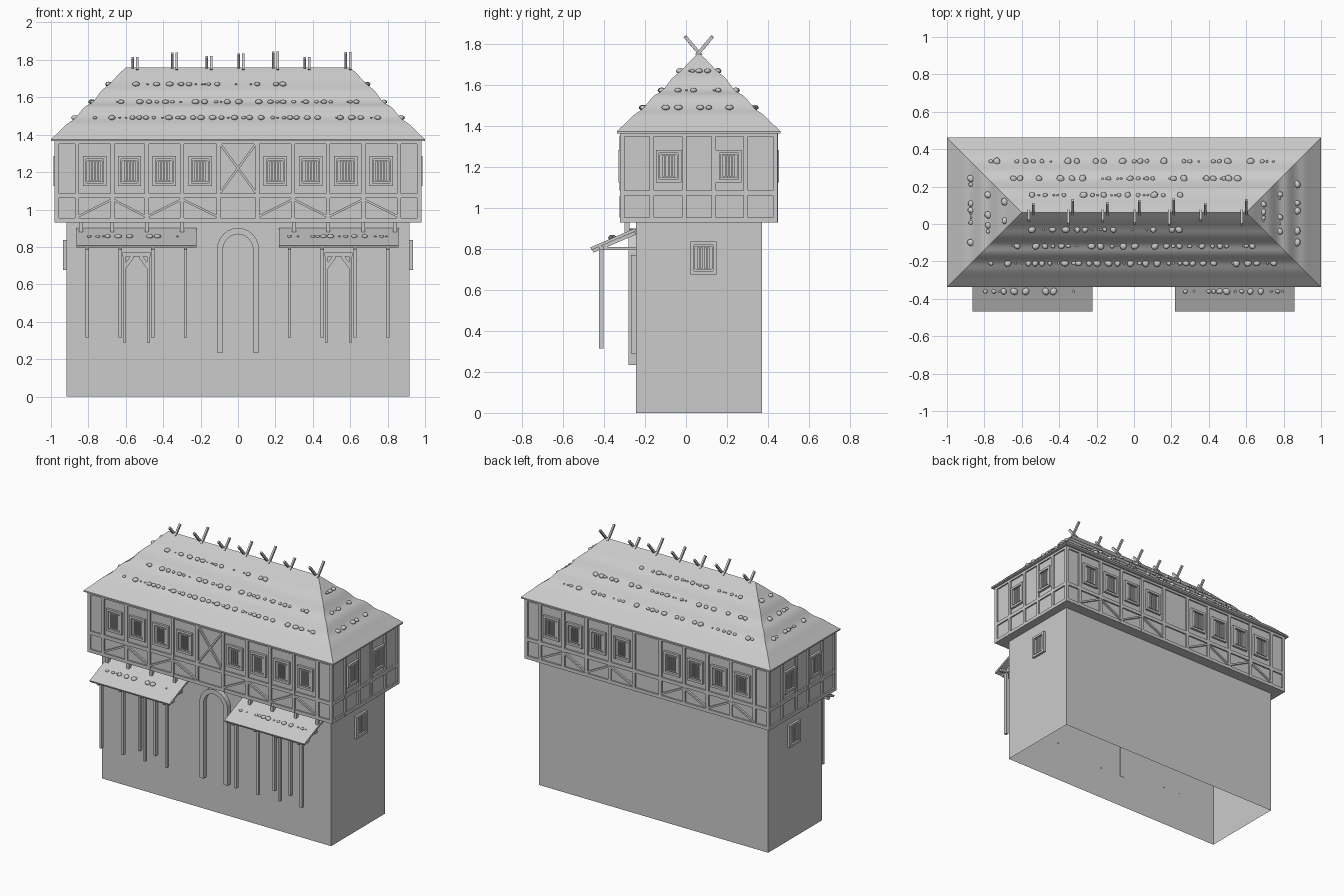
import bpy, bmesh, math, random
from mathutils import Matrix, Vector

if "Cube" in bpy.data.objects:
    bpy.data.objects.remove(bpy.data.objects["Cube"])

random.seed(4)
YC = 0.0625  # building centre in y


def finish(name, bm, smooth=False):
    me = bpy.data.meshes.new(name)
    bm.to_mesh(me)
    bm.free()
    ob = bpy.data.objects.new(name, me)
    bpy.context.collection.objects.link(ob)
    if smooth:
        for p in me.polygons:
            p.use_smooth = True
    return ob


def box(bm, c, s, rot=None, m=Matrix()):
    r = rot if rot else Matrix()
    mat = m @ Matrix.Translation(c) @ r @ Matrix.Diagonal((*s, 1))
    return bmesh.ops.create_cube(bm, size=1, matrix=mat)


def span(bm, lo, hi, m=Matrix()):
    lo, hi = Vector(lo), Vector(hi)
    return box(bm, (lo + hi) / 2, hi - lo, m=m)


def bar(bm, a, b, w, d, m=Matrix()):
    # beam from a to b, w wide across and d deep
    a, b = Vector(a), Vector(b)
    rot = (b - a).to_track_quat('Z', 'Y').to_matrix().to_4x4()
    box(bm, (a + b) / 2, (w, d, (b - a).length), rot, m)


def wall(angle, dist):
    # wall frame: local x along the wall, local -y outward
    return Matrix.Translation((0, YC, 0)) @ Matrix.Rotation(angle, 4, 'Z') @ Matrix.Translation((0, -dist, 0))


def window(bm, u, z, m, w=0.125, h=0.16):
    for s in (-1, 1):
        box(bm, (u + s * (w / 2 - 0.008), -0.005, z), (0.016, 0.024, h), m=m)
        box(bm, (u, -0.005, z + s * (h / 2 - 0.008)), (w, 0.022, 0.016), m=m)
        box(bm, (u + s * 0.04, -0.004, z), (0.008, 0.016, h - 0.05), m=m)
        box(bm, (u, -0.004, z + s * (h / 2 - 0.026)), (0.08, 0.016, 0.006), m=m)
    for k in range(-2, 3):
        box(bm, (u + k * 0.016, -0.005, z), (0.008, 0.012, h - 0.05), m=m)


# stone lower storey, open underneath
bm = bmesh.new()
span(bm, (-0.918, -0.245, 0), (0.918, 0.37, 0.93))
bm.faces.ensure_lookup_table()
bmesh.ops.delete(bm, geom=[f for f in bm.faces if f.calc_center_median().z < 0.01], context='FACES_ONLY')
finish("lower_storey", bm)

# overhanging upper storey
bm = bmesh.new()
span(bm, (-0.97, -0.3125, 0.93), (0.97, 0.4375, 1.372))
finish("upper_storey", bm)

# timber framing and windows on all four sides
LONG = [-0.86, -0.672, -0.488, -0.3, -0.105, 0.105, 0.295, 0.482, 0.67, 0.86]
SIDE = [-0.23, -0.072, 0.072, 0.23]
WALLS = [("front", 0, 0.375, 0.98, LONG), ("back", math.pi, 0.375, 0.98, LONG),
         ("right", math.pi / 2, 0.97, 0.384, SIDE), ("left", -math.pi / 2, 0.97, 0.384, SIDE)]
for name, ang, dist, half, posts in WALLS:
    m = wall(ang, dist)
    bm = bmesh.new()
    for z, h in ((0.942, 0.024), (1.073, 0.025), (1.36, 0.022)):
        box(bm, (0, -0.004, z), (2 * half - 0.002, 0.012, h), m=m)
    for u in posts:
        box(bm, (u, -0.004, 1.15), (0.022, 0.014, 0.44), m=m)
    for s in (-1, 1):
        box(bm, (s * (half - 0.011), -0.004, 1.15), (0.022, 0.0125, 0.44), m=m)
    if posts is LONG:
        # alternating braces in the lower band
        for i in (0, 1, 2, 3, 5, 6, 7, 8):
            a, b = (0.96, 1.055) if i in (0, 2, 5, 7) else (1.055, 0.96)
            bar(bm, (posts[i], -0.003, a), (posts[i + 1], -0.003, b), 0.02, 0.012, m)
        if name == "front":
            for s in (-1, 1):
                bar(bm, (-0.095 * s, -0.003, 1.09), (0.095 * s, -0.003, 1.35), 0.02, 0.012, m)
    finish(name + "_timber_frame", bm)

    bm = bmesh.new()
    if posts is LONG:
        us = [(posts[i] + posts[i + 1]) / 2 for i in (0, 1, 2, 3, 5, 6, 7, 8)]
    else:
        us = [-0.147, 0.147]
        window(bm, 0.023 if ang > 0 else -0.023, 0.757, wall(ang, 0.918))
    for u in us:
        window(bm, u, 1.205, m)
    finish(name + "_windows", bm)


# hipped thatch roof, built from rings with a slight layered wave
def roof_point(t):
    return 1.0 - 0.4 * t, 0.4 * (1 - t), 1.375 + 0.385 * t - 0.008 * math.sin(math.pi * t) ** 2 * (1 + math.sin(8 * math.pi * t))


bm = bmesh.new()
rings = []
N = 24
for i in range(-1, N):
    hx, hy, z = roof_point(max(i, 0) / N)
    if i < 0:
        z -= 0.01
    rings.append([bm.verts.new((sx * hx, YC + sy * hy, z)) for sx, sy in ((-1, -1), (1, -1), (1, 1), (-1, 1))])
bm.faces.new(rings[0][::-1])
for a, b in zip(rings, rings[1:]):
    for k in range(4):
        bm.faces.new((a[k], a[(k + 1) % 4], b[(k + 1) % 4], b[k]))
l, r = bm.verts.new((-0.6, YC, 1.76)), bm.verts.new((0.6, YC, 1.76))
q = rings[-1]
for f in ((q[0], q[1], r, l), (q[1], q[2], r), (q[2], q[3], l, r), (q[3], q[0], l)):
    bm.faces.new(f)
roof = finish("roof", bm)
bpy.context.view_layer.objects.active = roof
roof.select_set(True)
bpy.ops.object.shade_smooth_by_angle(angle=math.radians(25))
roof.select_set(False)


# weight stones scattered in rows
def stones(name, rows):
    bm = bmesh.new()
    for start, end in rows:
        a, b = Vector(start), Vector(end)
        length = (b - a).length
        d = 0.015
        while d < length:
            rad = random.choice((0.007, 0.013, 0.018, 0.021))
            mat = Matrix.Translation(a.lerp(b, d / length)) @ Matrix.Rotation(random.random() * 6, 4, 'Z')
            mat = mat @ Matrix.Diagonal((rad, rad * 0.85, rad * 0.65, 1))
            bmesh.ops.create_icosphere(bm, subdivisions=2, radius=1, matrix=mat)
            d += rad * 2 + random.choice((0.0, 0.006, 0.02, 0.065))
    finish(name, bm, True)


rows = []
for t, x0, x1 in ((0.32, -0.78, 0.76), (0.55, -0.66, 0.66), (0.77, -0.56, 0.28)):
    hx, hy, z = roof_point(t)
    z += 0.004
    for s in (-1, 1):
        rows.append(((x0, YC + s * hy, z), (x1, YC + s * hy, z)))
        rows.append(((s * hx, YC - hy * 0.65, z), (s * hx, YC + hy * 0.7, z)))
stones("roof_stones", rows)
stones("awning_stones", [((-0.81, -0.36, 0.856), (-0.29, -0.36, 0.856)), ((0.26, -0.36, 0.856), (0.81, -0.36, 0.856))])

# crossed poles along the ridge
bm = bmesh.new()
for x, h in ((-0.55, 0.055), (-0.34, 0.08), (-0.155, 0.06), (0.015, 0.075), (0.2, 0.085), (0.37, 0.055), (0.588, 0.082)):
    for s in (-1, 1):
        bar(bm, (x + s * 0.012, YC - s * 0.012, 1.745), (x + s * 0.012, YC + s * h * 0.8, 1.755 + h), 0.013, 0.016)
finish("ridge_poles", bm)

# arched door surround
bm = bmesh.new()
outer, inner = [], []
for rad, lst in ((0.113, outer), (0.081, inner)):
    lst.append((-rad, 0.235))
    lst += [(-rad * math.cos(math.pi * k / 12), 0.783 + rad * 1.05 * math.sin(math.pi * k / 12)) for k in range(13)]
    lst.append((rad, 0.235))
for k in range(len(outer) - 1):
    bm.faces.new([bm.verts.new((p[0], -0.28, p[1])) for p in (outer[k], inner[k], inner[k + 1], outer[k + 1])])
bmesh.ops.remove_doubles(bm, verts=bm.verts, dist=1e-5)
ext = bmesh.ops.extrude_face_region(bm, geom=bm.faces[:])
bmesh.ops.translate(bm, vec=(0, 0.037, 0), verts=[v for v in ext['geom'] if isinstance(v, bmesh.types.BMVert)])
bmesh.ops.recalc_face_normals(bm, faces=bm.faces)
finish("arch_surround", bm)

# awnings with posts, carriers, hangers and side door frames
for side, cx in (("left", -0.543), ("right", 0.538)):
    m = Matrix.Translation((cx, 0, 0))
    bm = bmesh.new()
    bar(bm, (0, -0.247, 0.895), (0, -0.464, 0.802), 0.64, 0.014, m)
    finish(side + "_awning_roof", bm)
    bm = bmesh.new()
    box(bm, (0, -0.413, 0.805), (0.63, 0.022, 0.018), m=m)
    for k in range(4):
        u = -0.2625 + 0.175 * k
        box(bm, (u, -0.413, 0.56), (0.018, 0.022, 0.49), m=m)
        box(bm, (u, -0.35, 0.803), (0.018, 0.21, 0.016), m=m)
        bar(bm, (u, -0.247, 0.878), (u, -0.455, 0.79), 0.018, 0.016, m)
    finish(side + "_awning_posts", bm)
    bm = bmesh.new()
    for p in LONG[1:4] + [-0.84] if cx < 0 else LONG[6:9] + [0.3, 0.84]:
        if abs(p - 0.295) > 0.001:
            box(bm, (p, -0.288, 0.905), (0.02, 0.024, 0.07))
    finish(side + "_hangers", bm)
    bm = bmesh.new()
    for s in (-1, 1):
        box(bm, (s * 0.064, -0.256, 0.525), (0.016, 0.026, 0.47), m=m)
        bar(bm, (s * 0.064, -0.256, 0.69), (s * 0.02, -0.256, 0.75), 0.014, 0.02, m)
    box(bm, (0, -0.256, 0.76), (0.15, 0.026, 0.02), m=m)
    finish(side + "_door_frame", bm)
